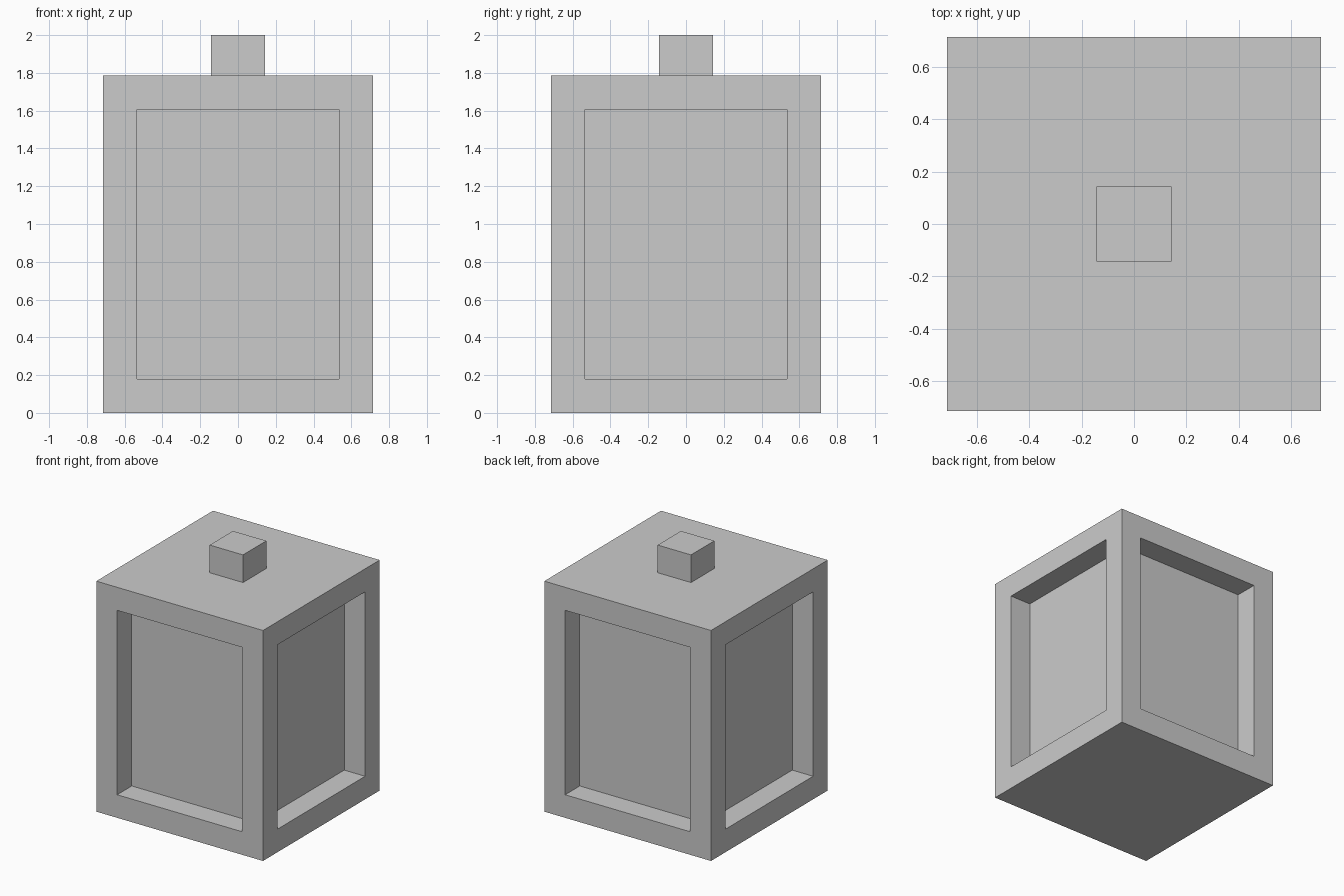
import bpy, bmesh
from mathutils import Matrix, Vector

if "Cube" in bpy.data.objects:
    bpy.data.objects.remove(bpy.data.objects["Cube"])

U = 1 / 1.4          # scale: body is 2 x 2 x 2.5 base units
WIDTH, HEIGHT = 2 * U, 2.5 * U
BORDER = 0.25 * U    # frame width and recess depth
KNOB_W, KNOB_H = 0.4 * U, 0.3 * U


def box(bm, width, height, z0):
    m = Matrix.Translation((0, 0, z0 + height / 2)) @ Matrix.Diagonal((width, width, height, 1))
    bmesh.ops.create_cube(bm, size=1, matrix=m)
    bm.normal_update()


def finish(bm, name):
    mesh = bpy.data.meshes.new(name)
    bm.to_mesh(mesh)
    bm.free()
    obj = bpy.data.objects.new(name, mesh)
    bpy.context.collection.objects.link(obj)
    return obj


# Lantern body: box with a framed, straight-walled recess in each side
bm = bmesh.new()
box(bm, WIDTH, HEIGHT, 0)
sides = [f for f in bm.faces if abs(f.normal.z) < 0.5]
bmesh.ops.inset_individual(bm, faces=sides, thickness=BORDER, use_even_offset=True)
bm.normal_update()
for panel in sides:
    inward = -panel.normal.copy() * BORDER
    result = bmesh.ops.extrude_discrete_faces(bm, faces=[panel])
    bmesh.ops.translate(bm, verts=result["faces"][0].verts, vec=Vector(inward))
bm.normal_update()
finish(bm, "lantern_body")

# Top knob
bm = bmesh.new()
box(bm, KNOB_W, KNOB_H, HEIGHT)
finish(bm, "top_knob")
